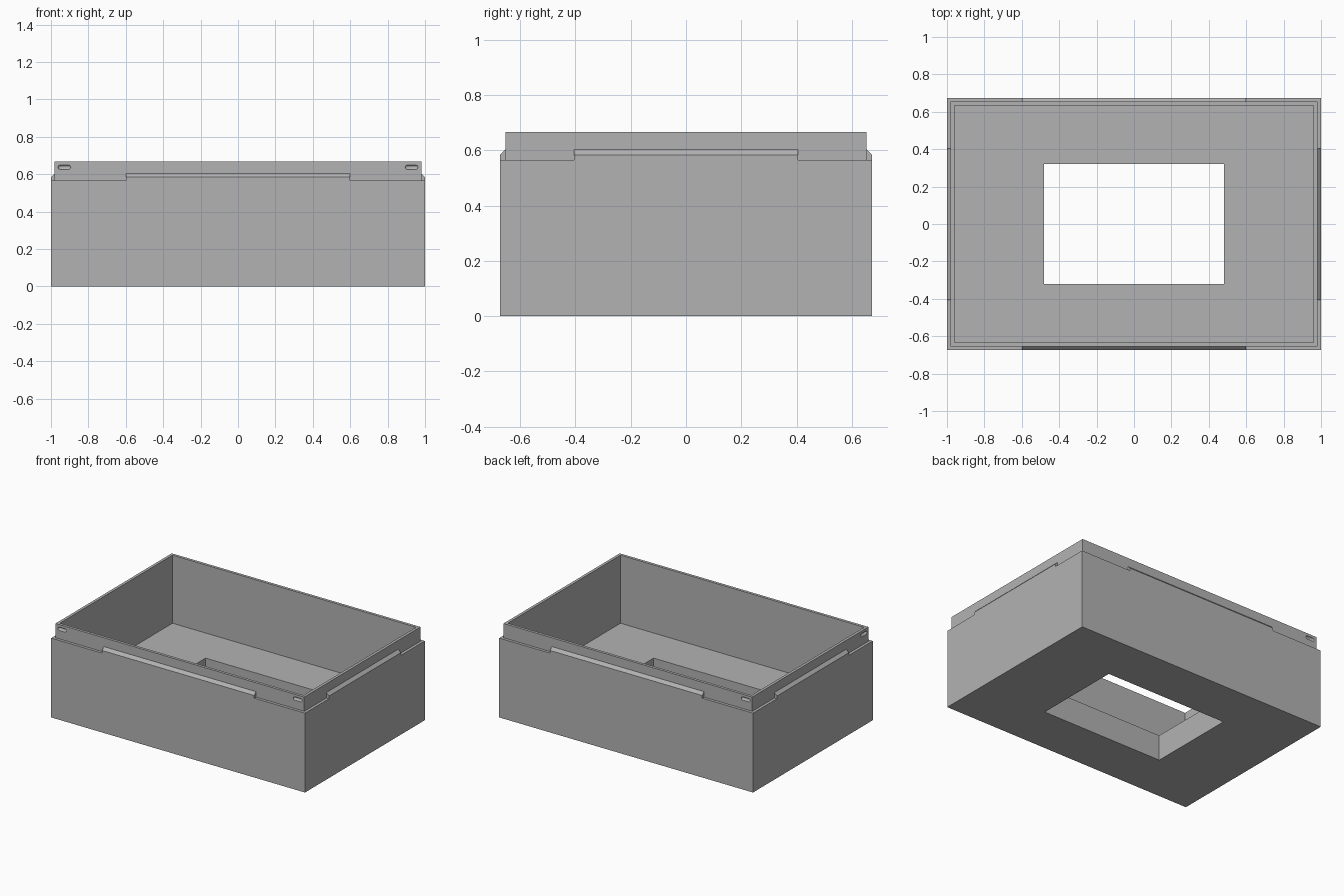
import bpy, bmesh, math
from mathutils import Matrix

cube = bpy.data.objects.get("Cube")
if cube:
    bpy.data.objects.remove(cube, do_unlink=True)

HX, HY = 1.0, 0.674           # outer half sizes
STEP, WALL = 0.02, 0.04       # ledge width, full wall thickness
LEDGE, TOP, FLOOR = 0.565, 0.667, 0.182
HOLE_X, HOLE_Y = 0.48, 0.32
RIB_SIDE, RIB_TOP = 0.584, 0.604

grey = bpy.data.materials.new("plain grey")
grey.use_nodes = True
grey.diffuse_color = (0.45, 0.45, 0.45, 1)
grey.node_tree.nodes["Principled BSDF"].inputs["Base Color"].default_value = grey.diffuse_color


def make(name, bm):
    bmesh.ops.recalc_face_normals(bm, faces=bm.faces)
    mesh = bpy.data.meshes.new(name)
    bm.to_mesh(mesh)
    bm.free()
    mesh.materials.append(grey)
    ob = bpy.data.objects.new(name, mesh)
    bpy.context.collection.objects.link(ob)
    return ob


def shell(name):
    """Rectangular rings joined into a closed tray with a floor opening."""
    rings = [(HOLE_X, HOLE_Y, 0), (HX, HY, 0), (HX, HY, LEDGE),
             (HX - STEP, HY - STEP, LEDGE), (HX - STEP, HY - STEP, TOP),
             (HX - WALL, HY - WALL, TOP), (HX - WALL, HY - WALL, FLOOR),
             (HOLE_X, HOLE_Y, FLOOR)]
    bm = bmesh.new()
    loops = [[bm.verts.new((sx * x, sy * y, z))
              for sx, sy in ((-1, -1), (1, -1), (1, 1), (-1, 1))]
             for x, y, z in rings]
    for a, b in zip(loops, loops[1:] + loops[:1]):
        for i in range(4):
            j = (i + 1) % 4
            bm.faces.new((a[i], a[j], b[j], b[i]))
    return make(name, bm)


def rib(half_length, distance, turn):
    """Snap rib: flush with the wall below, sloped in to the lip above."""
    profile = [(distance, LEDGE - 0.05), (distance, RIB_SIDE),
               (distance - STEP, RIB_TOP), (distance - 1.5 * STEP, RIB_TOP),
               (distance - 1.5 * STEP, LEDGE - 0.05)]
    bm = bmesh.new()
    face = bm.faces.new([bm.verts.new((-half_length, -d, z)) for d, z in profile])
    out = bmesh.ops.extrude_face_region(bm, geom=[face])["geom"]
    verts = [v for v in out if isinstance(v, bmesh.types.BMVert)]
    bmesh.ops.translate(bm, verts=verts, vec=(2 * half_length, 0, 0))
    bm.transform(Matrix.Rotation(turn, 4, 'Z'))
    return make("rib", bm)


def groove(along, distance, turn):
    """Capsule cutter centred on the lip surface."""
    bm = bmesh.new()
    bmesh.ops.create_uvsphere(bm, u_segments=16, v_segments=9, radius=0.012)
    bm.transform(Matrix.Rotation(math.pi / 2, 4, 'Y'))
    for v in bm.verts:
        v.co.x += math.copysign(0.022, v.co.x)
    bm.transform(Matrix.Rotation(turn, 4, 'Z')
                 @ Matrix.Translation((along, -distance, 0.637)))
    return make("groove_cutter", bm)


def combine(body, tool, operation):
    mod = body.modifiers.new(operation.lower(), 'BOOLEAN')
    mod.operation, mod.solver, mod.object = operation, 'EXACT', tool
    bpy.context.view_layer.objects.active = body
    bpy.ops.object.modifier_apply(modifier=mod.name)
    bpy.data.objects.remove(tool, do_unlink=True)


box = shell("open_box")

# Ribs and lip grooves on all four sides
for k in range(4):
    turn = k * math.pi / 2
    along, distance, rib_half = (HX, HY, 0.6) if k % 2 == 0 else (HY, HX, 0.405)
    combine(box, rib(rib_half, distance, turn), 'UNION')
    for side in (-1, 1):
        combine(box, groove(side * (along - 0.072), distance - STEP, turn), 'DIFFERENCE')

# Merge flat regions where the ribs meet the walls
bm = bmesh.new()
bm.from_mesh(box.data)
bmesh.ops.remove_doubles(bm, verts=bm.verts, dist=0.0001)
bmesh.ops.dissolve_limit(bm, angle_limit=math.radians(0.5), verts=bm.verts, edges=bm.edges)
bm.to_mesh(box.data)
bm.free()

bpy.ops.object.select_all(action='DESELECT')
box.select_set(True)
bpy.context.view_layer.objects.active = box
bpy.ops.object.shade_smooth_by_angle(angle=math.radians(30))
